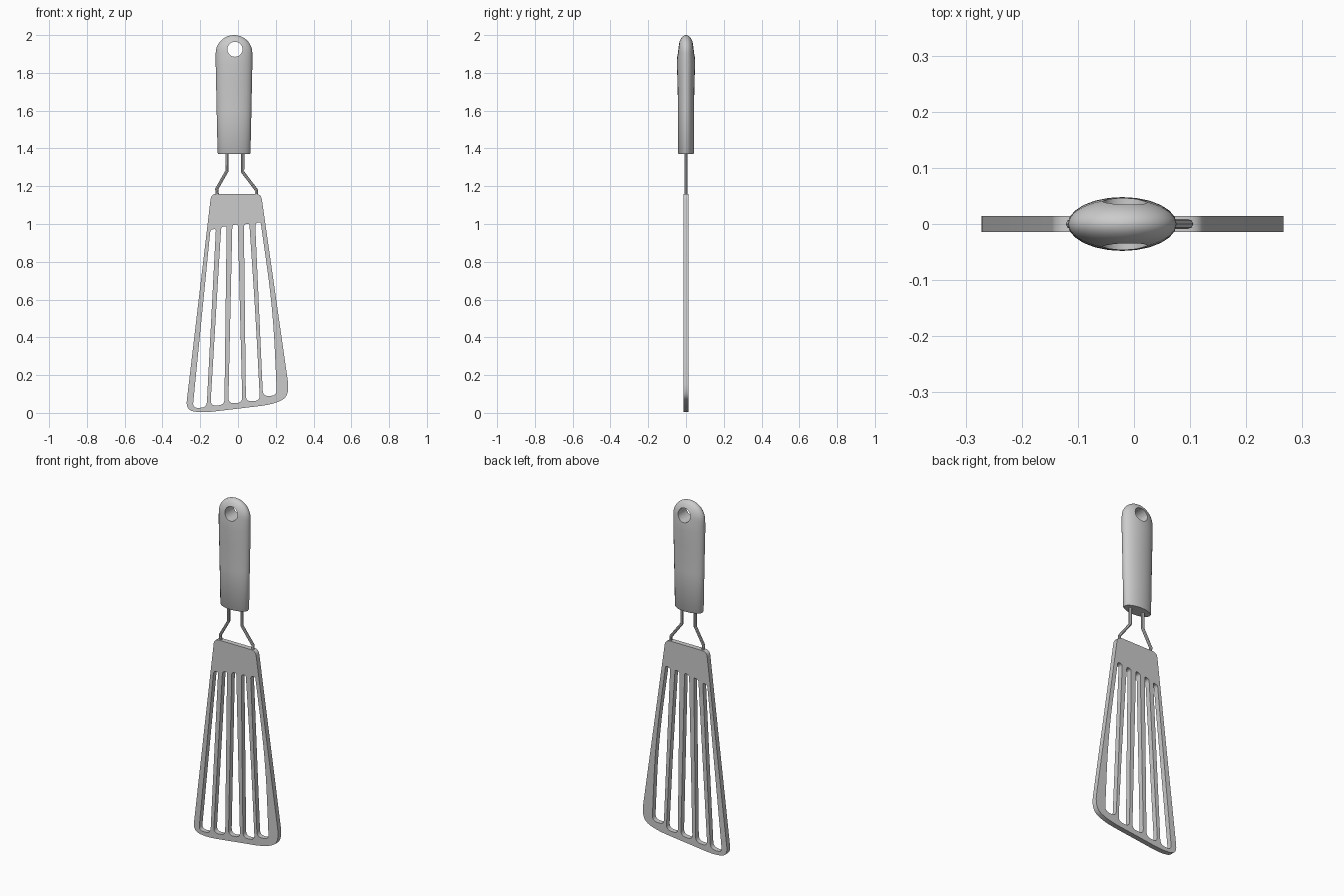
import bpy, bmesh, math
from mathutils import Vector

cube = bpy.data.objects.get("Cube")
if cube:
    bpy.data.objects.remove(cube, do_unlink=True)

GREY = (0.6, 0.6, 0.6, 1)
grey = bpy.data.materials.new("light_grey")
grey.use_nodes = True
grey.diffuse_color = GREY
grey.node_tree.nodes["Principled BSDF"].inputs["Base Color"].default_value = GREY


def activate(obj):
    bpy.ops.object.select_all(action='DESELECT')
    obj.select_set(True)
    bpy.context.view_layer.objects.active = obj


def finish(obj, angle):
    activate(obj)
    obj.data.materials.clear()
    obj.data.materials.append(grey)
    bpy.ops.object.shade_smooth_by_angle(angle=math.radians(angle))


def rounded(points, steps=6):
    """Closed outline from (x, z, corner radius) points."""
    out = []
    for i, (x, z, r) in enumerate(points):
        p = Vector((x, z))
        a = Vector(points[i - 1][:2]) - p
        b = Vector(points[(i + 1) % len(points)][:2]) - p
        start = p + a.normalized() * min(r, a.length * 0.48)
        end = p + b.normalized() * min(r, b.length * 0.48)
        for k in range(steps + 1):
            t = k / steps
            out.append(start * (1 - t) ** 2 + p * 2 * t * (1 - t) + end * t * t)
    return out


def curve_object(name, splines, cyclic, **settings):
    """Mesh made from poly splines."""
    curve = bpy.data.curves.new(name, 'CURVE')
    for key, value in settings.items():
        setattr(curve, key, value)
    for pts in splines:
        s = curve.splines.new('POLY')
        s.points.add(len(pts) - 1)
        for sp, p in zip(s.points, pts):
            sp.co = (*p, 1) if len(p) == 3 else (p[0], p[1], 0, 1)
        s.use_cyclic_u = cyclic
    obj = bpy.data.objects.new(name, curve)
    bpy.context.collection.objects.link(obj)
    activate(obj)
    bpy.ops.object.convert(target='MESH')
    return bpy.context.object


# Blade: slanted outline with five tapering slots
outline = rounded([
    (-0.142, 1.16, 0.03), (0.122, 1.16, 0.03), (0.275, 0.09, 0.08),
    (0.19, 0.045, 0.08), (-0.19, 0.0, 0.06), (-0.277, 0.015, 0.05)])
slots = []
# top left, top z, bottom left, bottom z, outward bow of the right edge
for tx, tz, bx, bz, bow in [
        (-0.146, 0.975, -0.24, 0.025, 0.0), (-0.089, 0.99, -0.146, 0.038, 0.0),
        (-0.03, 1.0, -0.051, 0.05, 0.0), (0.031, 1.003, 0.042, 0.06, 0.004),
        (0.091, 1.01, 0.132, 0.088, 0.022)]:
    tr, br = tx + 0.029, bx + 0.074
    slots.append(rounded([
        (tx, tz - 0.006, 0.012), (tr, tz, 0.012),
        ((tr + br) / 2 + bow, (tz + bz) / 2, 0.4),
        (br, bz + 0.004, 0.03), (bx, bz, 0.03)]))
blade = curve_object("slotted_blade", [outline] + slots, True, dimensions='2D',
                     fill_mode='BOTH', extrude=0.0145)
blade.rotation_euler.x = math.pi / 2
activate(blade)
bpy.ops.object.transform_apply(rotation=True)
finish(blade, 30)

# Two bent wires joining blade and handle
for side, path in (("right", [(-0.059, 1.42), (-0.059, 1.28), (-0.113, 1.185), (-0.107, 1.14)]),
                   ("left", [(0.025, 1.42), (0.025, 1.275), (0.097, 1.18), (0.097, 1.14)])):
    wire = curve_object(side + "_wire", [[(x, 0, z) for x, z in path]], False,
                        dimensions='3D', bevel_depth=0.0085, bevel_resolution=2,
                        use_fill_caps=True)
    finish(wire, 40)

# Handle: oval rings with a domed top
rings = [(1.37, 0.083, 0.039), (1.376, 0.087, 0.043), (1.6, 0.092, 0.042),
         (1.75, 0.095, 0.045), (1.84, 0.097, 0.048), (1.88, 0.097, 0.047)]
for k in range(10):
    t = math.radians(88) * k / 9
    rings.append((1.905 + 0.095 * math.sin(t), 0.097 * math.cos(t), 0.045 * math.cos(t)))
SIDES = 24
bm = bmesh.new()
loops = []
for z, hx, hy in rings:
    angles = [2 * math.pi * i / SIDES for i in range(SIDES)]
    loops.append([bm.verts.new((-0.021 + hx * math.cos(a), hy * math.sin(a), z)) for a in angles])
for lo, hi in zip(loops, loops[1:]):
    for i in range(SIDES):
        j = (i + 1) % SIDES
        bm.faces.new((lo[i], lo[j], hi[j], hi[i]))
bm.faces.new(loops[0][::-1])
bm.faces.new(loops[-1])
mesh = bpy.data.meshes.new("handle")
bm.to_mesh(mesh)
bm.free()
handle = bpy.data.objects.new("handle", mesh)
bpy.context.collection.objects.link(handle)

# Hanging hole through the handle
bpy.ops.mesh.primitive_cylinder_add(vertices=24, radius=0.04, depth=0.3,
                                    location=(-0.016, 0, 1.925),
                                    rotation=(math.pi / 2, 0, 0))
cutter = bpy.context.object
cutter.name = "hole_cutter"
cutter.hide_render = True
cut = handle.modifiers.new("hanging_hole", 'BOOLEAN')
cut.operation = 'DIFFERENCE'
cut.solver = 'EXACT'
cut.object = cutter
activate(handle)
bpy.ops.object.modifier_apply(modifier=cut.name)
bpy.data.objects.remove(cutter, do_unlink=True)
finish(handle, 40)
